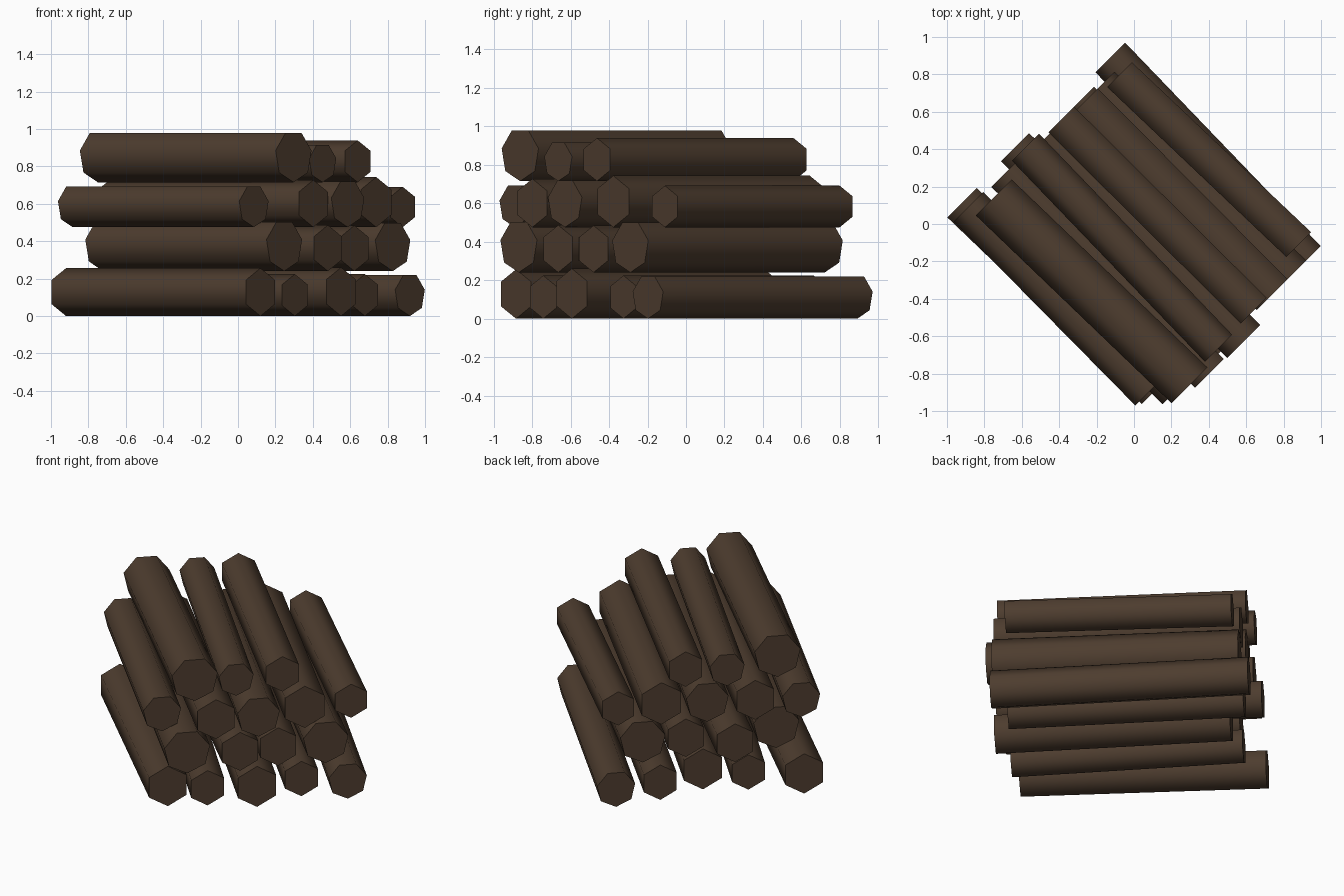
import bpy, bmesh, math
from mathutils import Vector

cube = bpy.data.objects.get("Cube")
if cube:
    bpy.data.objects.remove(cube, do_unlink=True)

# Bark colour
bark = bpy.data.materials.new("dark_brown_bark")
bark.use_nodes = True
bark.diffuse_color = (0.075, 0.046, 0.028, 1)
shader = bark.node_tree.nodes["Principled BSDF"]
shader.inputs["Base Color"].default_value = bark.diffuse_color
shader.inputs["Roughness"].default_value = 0.9

# The stack lies diagonally: logs run along ALONG and sit side by side along ACROSS
ALONG = Vector((1, -1, 0)).normalized()
ACROSS = Vector((1, 1, 0)).normalized()
UP = Vector((0, 0, 1))


def make_log(name, floor, across_front, across_back, front, back, radius, sides):
    """A straight prism between two end centres, one corner pointing down."""
    bm = bmesh.new()
    rings = []
    for across, along in ((across_front, front), (across_back, back)):
        centre = ACROSS * across + ALONG * along + UP * (floor + radius)
        ring = []
        for i in range(sides):
            angle = math.tau * i / sides - math.pi / 2
            offset = ACROSS * math.cos(angle) + UP * math.sin(angle)
            ring.append(bm.verts.new(centre + offset * radius))
        rings.append(ring)
        bm.faces.new(ring)
    for i in range(sides):
        j = (i + 1) % sides
        bm.faces.new((rings[0][i], rings[0][j], rings[1][j], rings[1][i]))
    bmesh.ops.recalc_face_normals(bm, faces=bm.faces)
    mesh = bpy.data.meshes.new(name)
    bm.to_mesh(mesh)
    bm.free()
    mesh.materials.append(bark)
    log = bpy.data.objects.new(name, mesh)
    bpy.context.collection.objects.link(log)
    return log


# Layers of the pile: floor height, then each log as
# (across at front, across at back, front end, back end, radius, sides)
layers = {
    "bottom": (0.0, [
        (-.54, -.57, .71, -.73, .128, 6),
        (-.31, -.26, .74, -.62, .112, 6),
        (-.03, 0, .81, -.57, .13, 6),
        (.25, .27, .71, -.67, .112, 6),
        (.51, .54, .79, -.72, .115, 7),
    ]),
    "lower_middle": (.24, [
        (-.44, -.43, .79, -.59, .138, 7),
        (-.13, -.16, .81, -.74, .123, 6),
        (.1, .11, .78, -.62, .122, 6),
        (.38, .37, .79, -.65, .136, 7),
    ]),
    "upper_middle": (.475, [
        (-.57, -.56, .69, -.69, .114, 7),
        (-.28, -.29, .85, -.68, .126, 6),
        (-.03, -.01, .86, -.66, .128, 7),
        (.255, .26, .79, -.65, .134, 6),
        (.545, .51, .7, -.62, .108, 6),
    ]),
    "top": (.715, [
        (-.4, -.43, .82, -.63, .139, 7),
        (-.15, -.12, .79, -.7, .105, 7),
        (.125, .12, .78, -.67, .112, 6),
    ]),
}

logs = [
    make_log(f"{layer}_log_{number}", floor, *shape)
    for layer, (floor, shapes) in layers.items()
    for number, shape in enumerate(shapes, 1)
]

# Rounded bark shading with crisp sawn ends
bpy.ops.object.select_all(action="DESELECT")
for log in logs:
    log.select_set(True)
bpy.context.view_layer.objects.active = logs[0]
bpy.ops.object.shade_smooth_by_angle(angle=math.radians(70))
